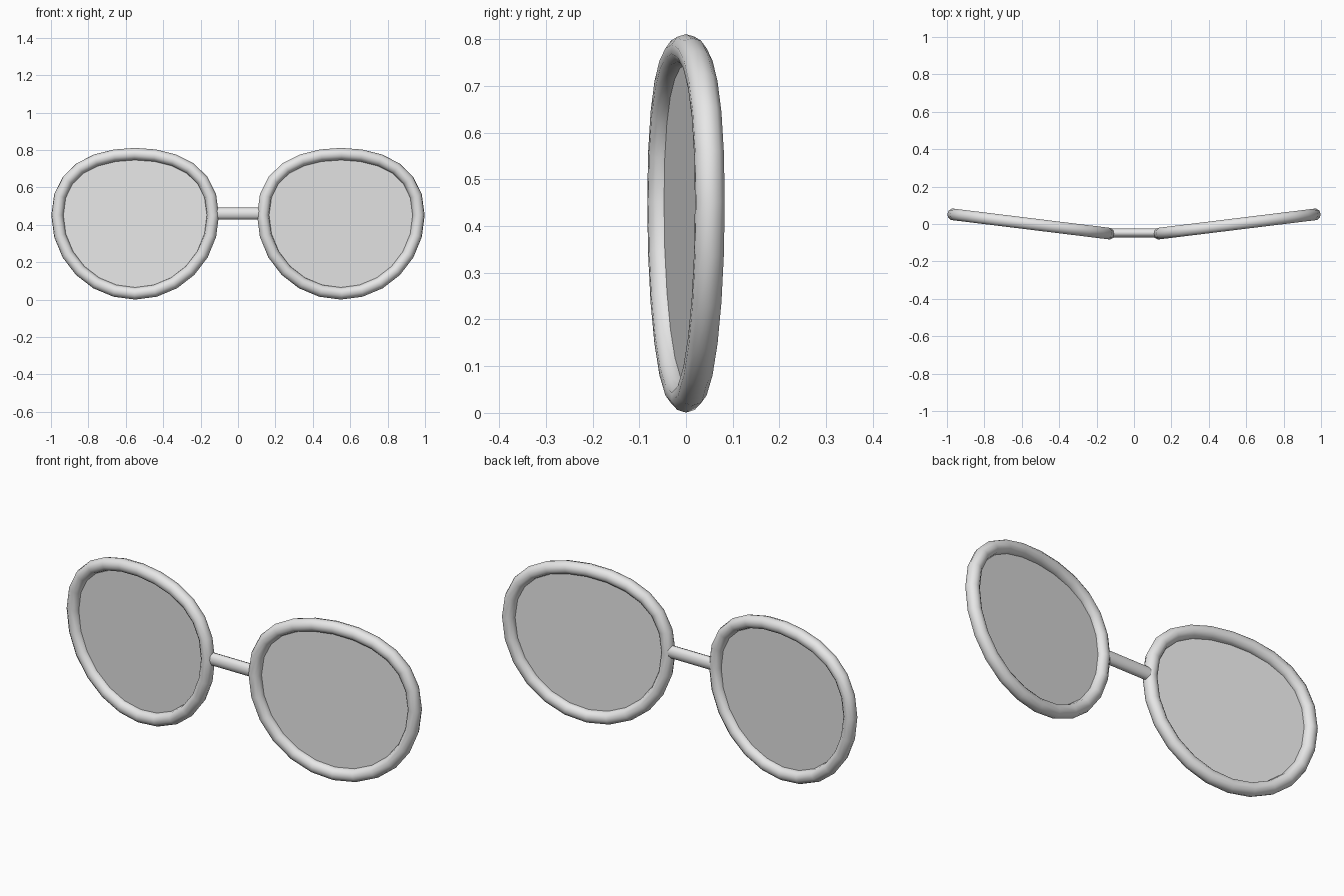
import bpy, bmesh, math
from mathutils import Vector, Matrix

if "Cube" in bpy.data.objects:
    bpy.data.objects.remove(bpy.data.objects["Cube"])

SEG, SIDES = 24, 10          # steps around the rim, sides of its tube
R, TUBE = 0.419, 0.0325      # rim centreline radius, tube radius
TILT = math.radians(7)       # outward wrap of each rim

grey = bpy.data.materials.new("light grey")
grey.diffuse_color = (0.8, 0.8, 0.8, 1)
grey.use_nodes = True
grey.node_tree.nodes["Principled BSDF"].inputs["Base Color"].default_value = grey.diffuse_color


def outline(i):
    """Round rim outline, flattened progressively towards the top."""
    a = 2 * math.pi * i / SEG
    s = math.sin(a)
    return Vector((R * math.cos(a), 0, R * s * (1 - 0.22 * max(s, 0))))


def finish(name, bm, matrix, mirrored=True):
    bmesh.ops.recalc_face_normals(bm, faces=bm.faces)
    bm.transform(matrix)
    mesh = bpy.data.meshes.new(name)
    bm.to_mesh(mesh)
    bm.free()
    mesh.materials.append(grey)
    mesh.shade_smooth()
    obj = bpy.data.objects.new(name, mesh)
    bpy.context.collection.objects.link(obj)
    if mirrored:
        obj.modifiers.new("other side", 'MIRROR').use_mirror_merge = False
    return obj


place = Matrix.Translation((0.55, 0, 0.452)) @ Matrix.Rotation(TILT, 4, 'Z')

# Rims: round tube swept along the outline
bm = bmesh.new()
rings = []
for i in range(SEG):
    p = outline(i)
    t = (outline(i + 1) - outline(i - 1)).normalized()
    n = Vector((t.z, 0, -t.x))
    ring = []
    for j in range(SIDES):
        b = 2 * math.pi * j / SIDES
        ring.append(bm.verts.new(p + TUBE * (math.cos(b) * n + math.sin(b) * Vector((0, 1, 0)))))
    rings.append(ring)
for i in range(SEG):
    a, c = rings[i], rings[(i + 1) % SEG]
    for j in range(SIDES):
        k = (j + 1) % SIDES
        bm.faces.new((a[j], a[k], c[k], c[j]))
finish("rims", bm, place)

# Lenses: flat panes in the middle of the rims
bm = bmesh.new()
pane = bm.faces.new([bm.verts.new(outline(i)) for i in range(SEG)])
pane.normal_update()
if pane.normal.y > 0:
    pane.normal_flip()
bm.transform(place)
mesh = bpy.data.meshes.new("lenses")
bm.to_mesh(mesh)
bm.free()
mesh.materials.append(grey)
lenses = bpy.data.objects.new("lenses", mesh)
bpy.context.collection.objects.link(lenses)
lenses.modifiers.new("other side", 'MIRROR').use_mirror_merge = False

# Bridge: oval bar joining the rims
bm = bmesh.new()
bmesh.ops.create_cone(bm, cap_ends=False, segments=12, radius1=1, radius2=1, depth=1)
finish("bridge", bm,
       Matrix.Translation((0, -0.047, 0.46)) @ Matrix.Diagonal((0.25, 0.024, 0.032, 1))
       @ Matrix.Rotation(math.pi / 2, 4, 'Y'), mirrored=False)
